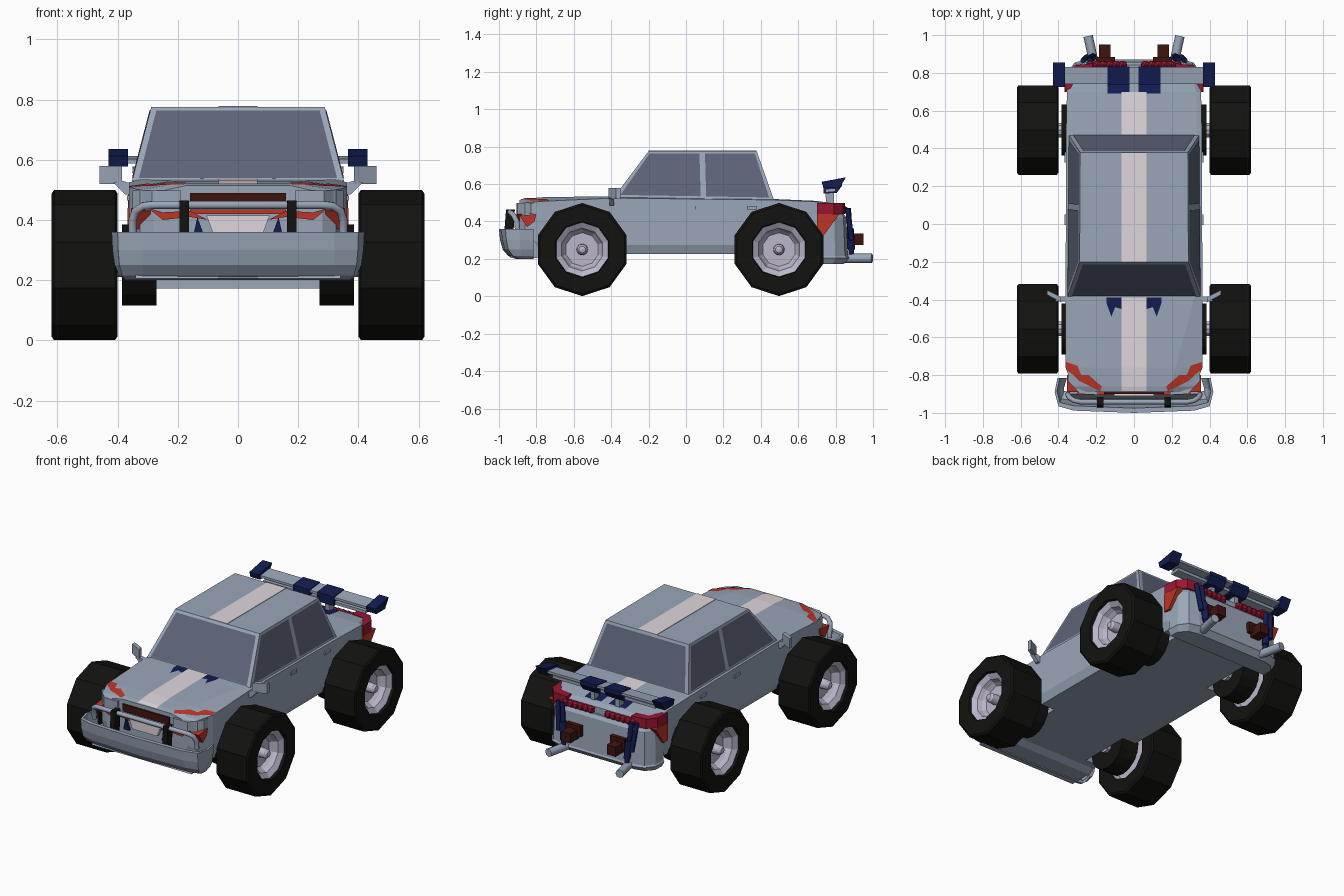
import bpy, bmesh
from math import sin, cos, pi

if "Cube" in bpy.data.objects:
    bpy.data.objects.remove(bpy.data.objects["Cube"])

def material(name, rgb):
    m = bpy.data.materials.new(name)
    m.diffuse_color = (*rgb, 1)
    m.use_nodes = True
    m.node_tree.nodes["Principled BSDF"].inputs["Base Color"].default_value = m.diffuse_color
    return m

PAINT = material("paint", (.32, .38, .48))
GLASS = material("glass", (.11, .125, .19))
WHITE = material("stripe_white", (.74, .68, .72))
NAVY = material("navy", (.006, .012, .085))
ORANGE = material("orange_red", (.52, .035, .02))
CRIMSON = material("crimson", (.32, .008, .03))
MAROON = material("maroon", (.05, .007, .005))
BLACK = material("rubber", (.006, .006, .005))
RIM = material("rim", (.50, .47, .60))

def build(name, verts, faces, mat, mirror=False):
    me = bpy.data.meshes.new(name)
    me.from_pydata(verts, [], faces)
    bm = bmesh.new()
    bm.from_mesh(me)
    bmesh.ops.remove_doubles(bm, verts=bm.verts, dist=1e-5)
    bmesh.ops.recalc_face_normals(bm, faces=bm.faces)
    bm.to_mesh(me)
    bm.free()
    me.materials.append(mat)
    ob = bpy.data.objects.new(name, me)
    bpy.context.collection.objects.link(ob)
    if mirror:
        ob.modifiers.new("mirror", 'MIRROR').use_mirror_merge = False
    return ob

def loft(name, rings, mat, mirror=False):
    n = len(rings[0])
    verts = [p for r in rings for p in r]
    faces = [(k*n+i, k*n+(i+1) % n, (k+1)*n+(i+1) % n, (k+1)*n+i)
             for k in range(len(rings)-1) for i in range(n)]
    faces += [tuple(range(n)), tuple(range(len(verts)-n, len(verts)))]
    return build(name, verts, faces, mat, mirror)

def prism(name, pts, axis, lo, hi, mat, mirror=False):
    put = {'x': lambda a, b, t: (t, a, b), 'y': lambda a, b, t: (a, t, b),
           'z': lambda a, b, t: (a, b, t)}[axis]
    return loft(name, [[put(a, b, t) for a, b in pts] for t in (lo, hi)], mat, mirror)

def box(name, x, y, z, mat, mirror=False):
    return prism(name, [(x[0], y[0]), (x[1], y[0]), (x[1], y[1]), (x[0], y[1])],
                 'z', z[0], z[1], mat, mirror)

def lathe(name, prof, y, z, mat, n=10, closed=False):
    """Turn an (x, radius) profile about the x axis, mirrored to both sides."""
    prof = prof + prof[:1] if closed else prof
    verts = [(x, y + r*sin(2*pi*i/n), z + r*cos(2*pi*i/n)) for x, r in prof for i in range(n)]
    faces = [(k*n+i, k*n+(i+1) % n, (k+1)*n+(i+1) % n, (k+1)*n+i)
             for k in range(len(prof)-1) for i in range(n)]
    return build(name, verts, faces, mat, True)

def tube(name, paths, r, mat):
    cu = bpy.data.curves.new(name, 'CURVE')
    cu.dimensions, cu.bevel_depth, cu.bevel_resolution = '3D', r, 2
    cu.use_fill_caps = True
    for pts in paths:
        sp = cu.splines.new('POLY')
        sp.points.add(len(pts)-1)
        for p, co in zip(sp.points, pts):
            p.co = (*co, 1)
    cu.materials.append(mat)
    ob = bpy.data.objects.new(name, cu)
    bpy.context.collection.objects.link(ob)
    return ob

def both(pts):
    return [pts, [(-x, y, z) for x, y, z in pts]]

# lower body: y, half width, hood half width, bottom, shoulder, top
ST = [(-.89, .28, .17, .30, .49, .515), (-.86, .325, .19, .27, .50, .522),
      (-.76, .362, .22, .225, .508, .53), (-.39, .362, .32, .225, .525, .535),
      (.47, .36, .33, .225, .515, .52), (.70, .355, .33, .225, .505, .51),
      (.80, .335, .30, .20, .46, .495), (.83, .30, .28, .20, .44, .48)]
rings = []
for y, w, wh, zb, zs, zt in ST:
    half = [(w-.02, y, zb), (w, y, zb+.05), (w, y, zs), (wh, y, zt)]
    rings.append(half + [(-x, a, b) for x, a, b in reversed(half)])
body = loft("lower_body", rings, PAINT)

def top_z(x, y):
    for a, b in zip(ST, ST[1:]):
        if y <= b[0]:
            break
    f = (y-a[0]) / (b[0]-a[0])
    w, wh, _, zs, zt = [p+(q-p)*f for p, q in zip(a[1:], b[1:])]
    t = max(0, (abs(x)-wh) / (w-wh))
    return zt + (zs-zt)*t

def drape(name, pairs, mat, mirror=False):
    verts = [(x, y, top_z(x, y)+.003) for pr in pairs for x, y in pr]
    faces = [(2*i, 2*i+1, 2*i+3, 2*i+2) for i in range(len(pairs)-1)]
    build(name, verts, faces, mat, mirror)

# wheels, inner wheels and wheel wells
for tag, wy in (("front", -.555), ("rear", .497)):
    lathe(tag+"_tyre", [(.405, .15), (.40, .237), (.408, .249), (.612, .249), (.62, .237),
                        (.62, .15), (.585, .14)], wy, .25, BLACK, closed=True)
    lathe(tag+"_rim", [(.41, .15), (.45, .14), (.45, .0), (.54, .0), (.54, .09), (.56, .105),
                       (.585, .115), (.605, .146)], wy, .25, RIM)
    lathe(tag+"_hub", [(.54, .03), (.585, .028), (.598, .018), (.602, 0)], wy, .25, RIM, 16)
    lathe(tag+"_inner_wheel", [(.27, 0), (.27, .135), (.385, .135), (.385, 0)], wy, .25, BLACK, 16)
    lathe(tag+"_axle", [(.25, 0), (.25, .04), (.46, .04), (.46, 0)], wy, .25, RIM, 10)
    cut = lathe(tag+"_well_cutter", [(.25, 0), (.25, .165), (.5, .165), (.5, 0)], wy, .25, PAINT, 16)
    cut.hide_render = True
    cut.hide_viewport = True
    mod = body.modifiers.new(tag+"_wells", 'BOOLEAN')
    mod.operation, mod.object, mod.solver = 'DIFFERENCE', cut, 'EXACT'

# cabin with glass panels
loft("cabin", [[(-.352, -.385, .53), (.352, -.385, .53), (.345, .47, .515), (-.345, .47, .515)],
               [(-.288, -.20, .776), (.288, -.20, .776), (.285, .378, .776), (-.285, .378, .776)]], PAINT)

def glass(name, quad, uv, mirror=False):
    """Thin polygon laid on a cabin face: quad = bottom two corners, top two corners."""
    (a, b, c, d), verts = quad, []
    for u, v in uv:
        verts.append(tuple((a[i]*(1-u)+b[i]*u)*(1-v) + (d[i]*(1-u)+c[i]*u)*v for i in range(3)))
    build(name, verts, [tuple(range(len(uv)))], GLASS, mirror)

UV = [(.03, .03), (.97, .03), (.965, .94), (.035, .94)]
glass("windscreen", [(-.352, -.388, .532), (.352, -.388, .532), (.288, -.203, .778), (-.288, -.203, .778)], UV)
glass("rear_window", [(-.345, .473, .517), (.345, .473, .517), (.285, .381, .778), (-.285, .381, .778)], UV)
side = [(.355, -.385, .53), (.348, .47, .515), (.288, .378, .776), (.291, -.20, .776)]
glass("front_side_window", side, [(.03, .05), (.54, .05), (.475, .95), (.025, .95)], True)
glass("rear_side_window", side, [(.575, .05), (.975, .05), (.975, .95), (.525, .95)], True)

# stripes and painted flashes
drape("hood_stripe", [((-.065, y), (.065, y)) for y in (-.885, -.86, -.76, -.39)], WHITE)
drape("trunk_stripe", [((-.065, y), (.065, y)) for y in (.475, .70)], WHITE)
box("roof_stripe", (-.065, .065), (-.20, .378), (.77, .779), WHITE)
drape("hood_navy_flash", [((.067, -.39), (.067, -.45)), ((.11, -.39), (.10, -.44)),
                          ((.13, -.39), (.12, -.49)), ((.145, -.39), (.145, -.42))], NAVY, True)
drape("hood_red_flash", [((.17, -.86), (.18, -.885)), ((.24, -.80), (.25, -.85)),
                         ((.28, -.80), (.29, -.83)), ((.30, -.75), (.32, -.80)),
                         ((.36, -.73), (.36, -.77))], ORANGE, True)
drape("trunk_navy_flash", [((.025, .69), (.14, .69)), ((.025, .79), (.14, .79))], NAVY, True)

# doors
for i, y in enumerate((.0, .33)):
    box("door_handle_%d" % i, (.355, .369), (y-.005, y+.05), (.465, .482), PAINT, True)

# side mirrors
prism("side_mirror", [(.385, -.415), (.46, -.375), (.46, -.35), (.39, -.385)], 'z', .52, .58, PAINT, True)
prism("mirror_arm", [(.35, .52), (.355, .485), (.375, .485), (.415, .525), (.385, .53)], 'y', -.41, -.385, PAINT, True)

# nose: grille, headlights, lower trim
box("grille", (-.16, .16), (-.90, -.87), (.445, .49), MAROON)
prism("headlight", [(.19, -.905), (.285, -.90), (.35, -.83), (.35, -.79), (.19, -.86)], 'z', .44, .498, PAINT, True)
prism("nose_trim", [(.10, .40), (.16, .43), (.25, .425), (.30, .44), (.25, .40), (.16, .41)],
      'y', -.905, -.87, ORANGE, True)
prism("nose_wing_trim", [(-.89, .43), (-.80, .44), (-.81, .40), (-.85, .37)], 'x', .29, .355, ORANGE, True)
box("nose_red_bar", (-.16, .16), (-.90, -.87), (.42, .435), ORANGE)
prism("nose_plate", [(-.085, .36), (.085, .36), (.105, .415), (-.105, .415)], 'y', -.91, -.87, WHITE)
prism("nose_navy_fin", [(.11, .34), (.15, .34), (.135, .41)], 'y', -.905, -.87, NAVY, True)

# front bumper: one curved section swept along its plan
plan = [(0, -1, 0, 1), (.32, -.988, -.1, 1), (.40, -.965, -.3, .8), (.42, -.89, -.5, .25), (.405, -.815, -.5, 0)]
plan = [(-x, y, -i, j) for x, y, i, j in reversed(plan[1:])] + plan
sec = [(.36, 0), (.30, .006), (.25, .02), (.215, .05), (.20, .09), (.215, .10), (.25, .05), (.36, .025)]
loft("front_bumper", [[(x+i*d, y+j*d, z) for z, d in sec] for x, y, i, j in plan], PAINT)
prism("front_skid", [(-.94, .205), (-.80, .205), (-.74, .235), (-.80, .30), (-.90, .30)], 'x', -.34, .34, PAINT)

# bull bar
arc = [(.35, -.90, .35), (.35, -.905, .40), (.34, -.92, .43), (.315, -.935, .446), (.28, -.942, .45)]
tube("bull_bar", [arc + [(-x, y, z) for x, y, z in reversed(arc)]], .014, PAINT)
prism("bar_bracket", [(-.975, .30), (-.962, .465), (-.915, .465), (-.925, .30)], 'x', .162, .195, BLACK, True)

# rear bumper
half = [(.36, .725), (.355, .80), (.315, .855), (.25, .872)]
plan = half + [(-x, y) for x, y in reversed(half)]
loft("rear_bumper", [[(x*s, .725+(y-.725)*t, z) for x, y in plan] for z, s, t in
                     ((.172, .95, .8), (.205, 1, 1), (.215, .985, .96), (.42, .97, .9), (.44, .95, .8))], PAINT)

# tail lights: wraparound lens and a row of bulbs
prism("tail_lens", [(.345, .70), (.366, .70), (.358, .79), (.315, .84), (.22, .85), (.22, .80), (.30, .79)],
      'z', .44, .50, CRIMSON, True)
prism("rear_quarter_flash", [(.70, .44), (.82, .44), (.79, .40), (.74, .33), (.70, .33)], 'x', .33, .367, ORANGE, True)
bm = bmesh.new()
for i in range(6):
    for s in (-1, 1):
        new = bmesh.ops.create_icosphere(bm, subdivisions=1, radius=.026)["verts"]
        bmesh.ops.translate(bm, verts=new, vec=(s*(.06+.034*i), .842, .462))
me = bpy.data.meshes.new("tail_bulbs")
bm.to_mesh(me)
bm.free()
me.materials.append(CRIMSON)
bpy.context.collection.objects.link(bpy.data.objects.new("tail_bulbs", me))

# rear wing
blade = [(.74, .588), (.83, .598), (.83, .612), (.74, .602)]
prism("wing_blade", blade, 'x', -.37, .37, PAINT)
prism("wing_lower_blade", [(.745, .555), (.80, .56), (.80, .578), (.745, .573)], 'x', -.35, .35, PAINT)
prism("wing_end_plate", [(.725, .612), (.855, .636), (.82, .578), (.735, .578)], 'x', .365, .43, NAVY, True)
prism("wing_cuff", [(.735, .55), (.735, .607), (.835, .617), (.835, .592), (.805, .552)], 'x', .025, .14, NAVY, True)
prism("wing_strut", [(.75, .49), (.745, .56), (.79, .56), (.79, .48)], 'x', .07, .10, PAINT, True)

# exhausts, dampers and tow blocks
tube("exhaust_pipe", both([(.205, .82, .203), (.243, .995, .203)]), .025, PAINT)
tube("rear_damper", both([(.215, .885, .22), (.235, .868, .47)]) + both([(.25, .885, .30), (.27, .865, .47)]), .014, NAVY)
tube("damper_body", both([(.217, .885, .25), (.226, .877, .36)]), .02, NAVY)
box("tow_block", (.125, .185), (.84, .95), (.275, .335), MAROON, True)
box("tow_mount", (.10, .20), (.84, .885), (.295, .36), MAROON, True)
